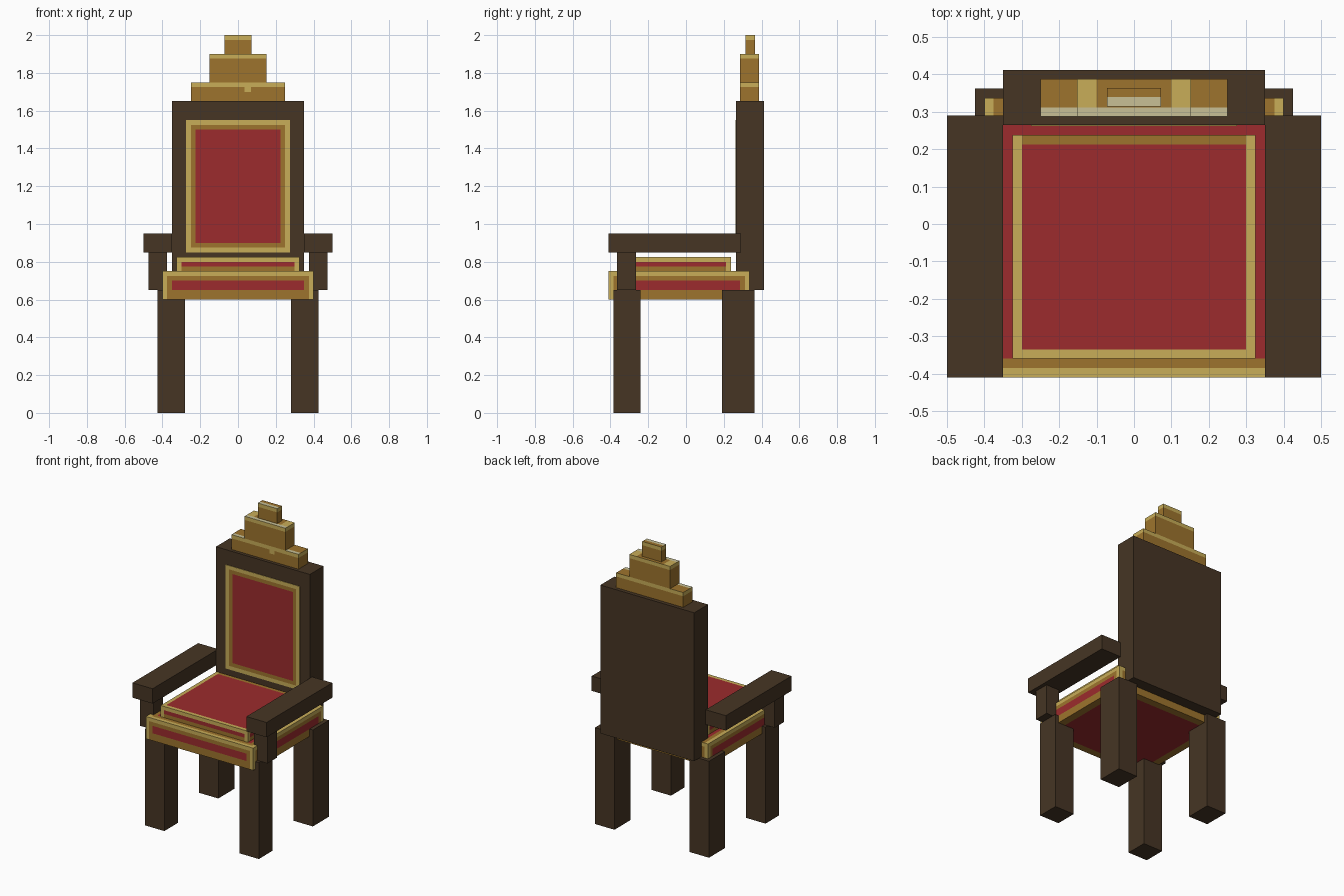
import bpy
import bmesh
from mathutils import Vector

cube = bpy.data.objects.get("Cube")
if cube:
    bpy.data.objects.remove(cube, do_unlink=True)


def srgb(hex_code):
    values = [int(hex_code[i:i + 2], 16) / 255 for i in (0, 2, 4)]
    return [v / 12.92 if v < 0.04 else ((v + 0.055) / 1.055) ** 2.4 for v in values] + [1.0]


def make_material(name, hex_code):
    mat = bpy.data.materials.new(name)
    mat.use_nodes = True
    mat.diffuse_color = srgb(hex_code)
    bsdf = mat.node_tree.nodes["Principled BSDF"]
    bsdf.inputs["Base Color"].default_value = srgb(hex_code)
    bsdf.inputs["Roughness"].default_value = 0.8
    return mat


PALETTE = [make_material("dark wood", "463524"), make_material("red fabric", "9C2B2D"),
           make_material("deep gold", "9E742D"), make_material("light gold", "C8AD58"),
           make_material("pale gold", "C8C096")]
WOOD, RED, GOLD, LIGHT, PALE = range(len(PALETTE))
TRIM = 0.025


def box(name, lo, hi, cuts=((), (), ()), rule=None):
    """Box between two corners, cut at given coordinates, coloured by a rule per face."""
    lo, hi = Vector(lo), Vector(hi)
    bm = bmesh.new()
    bmesh.ops.create_cube(bm, size=1)
    for v in bm.verts:
        v.co = Vector(hi[i] if v.co[i] > 0 else lo[i] for i in range(3))
    for axis, coords in enumerate(cuts):
        normal = Vector((axis == 0, axis == 1, axis == 2))
        for value in coords:
            geom = bm.verts[:] + bm.edges[:] + bm.faces[:]
            bmesh.ops.bisect_plane(bm, geom=geom, plane_co=normal * value, plane_no=normal)
    bm.normal_update()
    for f in bm.faces:
        f.material_index = rule(f.calc_center_median(), f.normal, lo, hi) if rule else WOOD
    mesh = bpy.data.meshes.new(name)
    bm.to_mesh(mesh)
    bm.free()
    for mat in PALETTE:
        mesh.materials.append(mat)
    obj = bpy.data.objects.new(name, mesh)
    bpy.context.collection.objects.link(obj)
    return obj


def insets(lo, hi):
    """Cut lines for a double trim border along one axis."""
    return (lo + TRIM, lo + 2 * TRIM, hi - 2 * TRIM, hi - TRIM)


def upholstered(name, lo, hi, border, band):
    """Red block with gold trim; border is the total trim width, band the red side stripe."""
    def rule(c, n, lo, hi):
        dx = min(c.x - lo.x, hi.x - c.x)
        front, back = c.y - lo.y, hi.y - c.y
        if abs(n.z) > 0.5:
            if n.z > 0 and min(dx, front) < TRIM:
                return LIGHT
            return GOLD if min(dx, front, back) < border else RED
        end = min(front, back) if abs(n.x) > 0.5 else dx
        if end < TRIM or hi.z - c.z < TRIM:
            return LIGHT
        return RED if band[0] < c.z < band[1] and end > border else GOLD

    cuts = (insets(lo[0], hi[0]), insets(lo[1], hi[1]), (*band, hi[2] - TRIM))
    return box(name, lo, hi, cuts, rule)


# Legs, arm posts and armrests on both sides
for side, s in (("left", 1), ("right", -1)):
    def mirrored(name, x0, x1, y0, y1, z0, z1):
        a, b = sorted((s * x0, s * x1))
        box(f"{side}_{name}", (a, y0, z0), (b, y1, z1))

    mirrored("front_leg", 0.28, 0.425, -0.385, -0.24, 0, 0.65)
    mirrored("back_leg", 0.28, 0.425, 0.19, 0.362, 0, 0.65)
    mirrored("arm_post", 0.375, 0.475, -0.365, -0.265, 0.65, 0.85)
    mirrored("armrest", 0.35, 0.5, -0.41, 0.29, 0.85, 0.95)

# Seat and cushion
upholstered("seat", (-0.4, -0.41, 0.6), (0.4, 0.337, 0.75), 0.05, (0.65, 0.7))
upholstered("cushion", (-0.325, -0.36, 0.75), (0.325, 0.238, 0.825), TRIM, (0.775, 0.8))

# Backrest with a thin trimmed panel
box("backrest", (-0.35, 0.265, 0.65), (0.35, 0.412, 1.65))


def panel_rule(c, n, lo, hi):
    edge = min(c.x - lo.x, hi.x - c.x, c.z - lo.z, hi.z - c.z)
    return LIGHT if edge < TRIM else GOLD if edge < 2 * TRIM else RED


box("back_panel", (-0.275, 0.262, 0.85), (0.275, 0.268, 1.55),
    (insets(-0.275, 0.275), (), insets(0.85, 1.55)), panel_rule)


# Stepped crest with bright upper edges
def crest_rule(c, n, lo, hi):
    if n.z > 0.5:
        if c.y - lo.y < TRIM:
            return PALE
        return LIGHT if 0.1 < abs(c.x) < 0.15 else GOLD
    if n.z < -0.5:
        return GOLD
    drip = n.y < -0.5 and lo.x < -0.2 and 0.035 < c.x < 0.07 and c.z > 1.7
    return LIGHT if hi.z - c.z < TRIM or drip else GOLD


TIERS = (("lower", 0.25, 0.287, 0.387, 1.65, 1.75),
         ("middle", 0.152, 0.287, 0.387, 1.75, 1.9),
         ("upper", 0.072, 0.314, 0.364, 1.9, 2.0))
for name, half, y0, y1, z0, z1 in TIERS:
    box(f"{name}_crest", (-half, y0, z0), (half, y1, z1),
        ((-0.1, 0.035, 0.07, 0.1), (y0 + TRIM,), (1.7, z1 - TRIM)), crest_rule)
